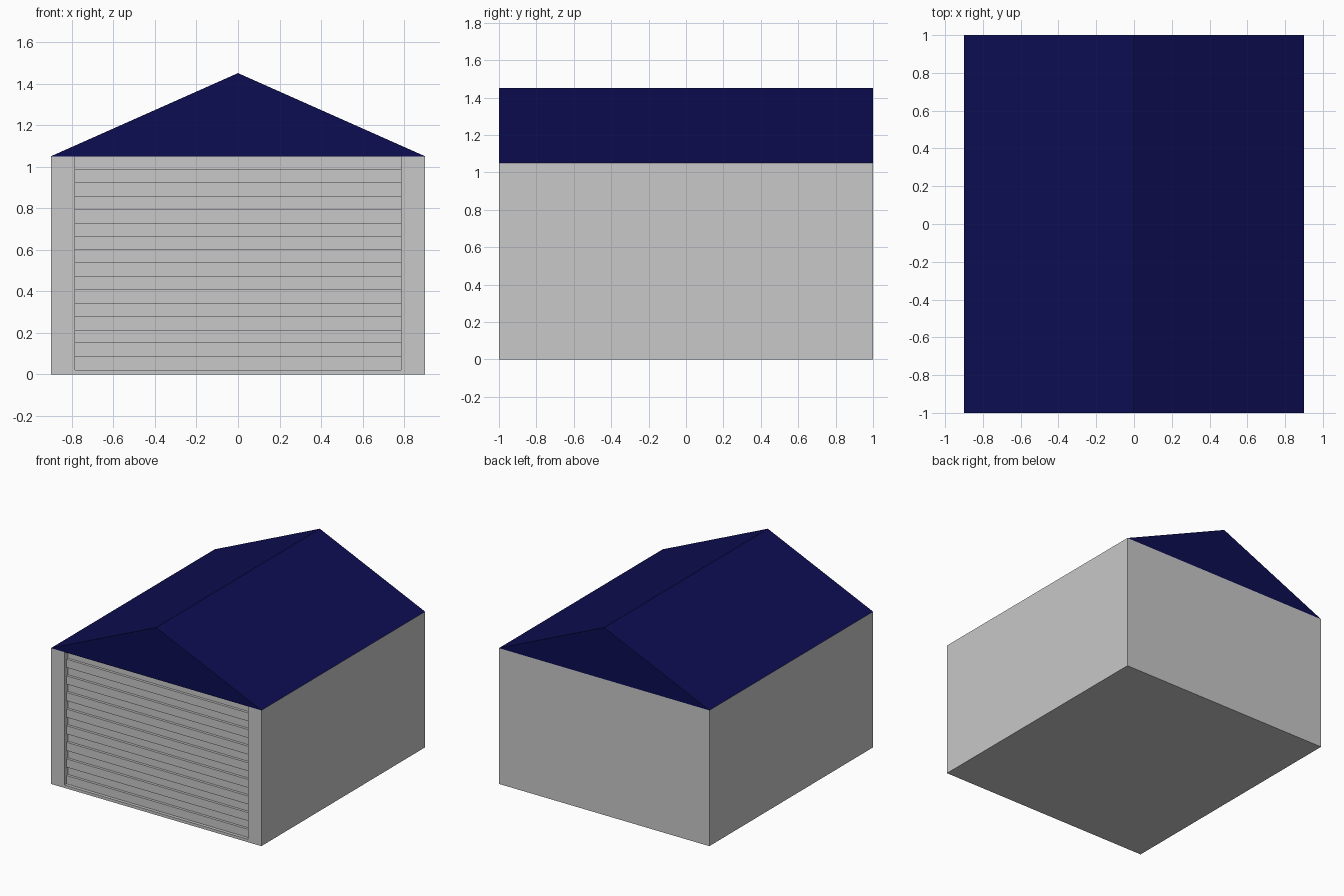
import bpy, bmesh
from mathutils import Vector

if "Cube" in bpy.data.objects:
    bpy.data.objects.remove(bpy.data.objects["Cube"])

W, D, EAVE, RIDGE = 0.9, 1.0, 1.05, 1.45   # half width, half depth, heights
OPEN, SILL = 0.785, 0.022                  # door half width, slab height
Y_OUT, Y_IN = -0.975, -0.955               # door rib and groove planes


def material(name, color):
    m = bpy.data.materials.new(name)
    m.diffuse_color = (*color, 1)
    m.use_nodes = True
    m.node_tree.nodes["Principled BSDF"].inputs["Base Color"].default_value = m.diffuse_color
    return m


grey = material("light grey", (0.58, 0.58, 0.58))
navy = material("navy blue", (0.004, 0.004, 0.085))


def extrude(name, path, offset, mat, closed=False):
    """Sweep a profile along offset; closed profiles get end caps."""
    bm = bmesh.new()
    offset = Vector(offset)
    a = [bm.verts.new(p) for p in path]
    b = [bm.verts.new(Vector(p) + offset) for p in path]
    n = len(path)
    for i in range(n if closed else n - 1):
        j = (i + 1) % n
        bm.faces.new((a[i], a[j], b[j], b[i]))
    if closed:
        bm.faces.new(a[::-1])
        bm.faces.new(b)
        bmesh.ops.recalc_face_normals(bm, faces=bm.faces)
    mesh = bpy.data.meshes.new(name)
    bm.to_mesh(mesh)
    bm.free()
    mesh.materials.append(mat)
    obj = bpy.data.objects.new(name, mesh)
    bpy.context.collection.objects.link(obj)
    return obj


# Floor slab, its front edge is the door sill
extrude("floor_slab", [(-W, -D, 0), (W, -D, 0), (W, D, 0), (-W, D, 0)],
        (0, 0, SILL), grey, closed=True)

# Walls: plan outline running round from one door jamb to the other
plan = [(OPEN, Y_IN), (OPEN, -D), (W, -D), (W, D),
        (-W, D), (-W, -D), (-OPEN, -D), (-OPEN, Y_IN)]
extrude("walls", [(x, y, SILL) for x, y in plan], (0, 0, EAVE - SILL), grey)

# Ribbed roller door: alternate bands step in and out, from top to bottom
bands = 16
pitch = (EAVE - SILL) / bands
steps = []
for i in range(bands):
    y = Y_IN if i % 2 == 0 else Y_OUT
    steps += [(-OPEN, y, EAVE - i * pitch), (-OPEN, y, EAVE - (i + 1) * pitch)]
extrude("roller_door", steps, (2 * OPEN, 0, 0), grey)

# Gable roof
extrude("roof", [(-W, -D, EAVE), (W, -D, EAVE), (0, -D, RIDGE)],
        (0, 2 * D, 0), navy, closed=True)
